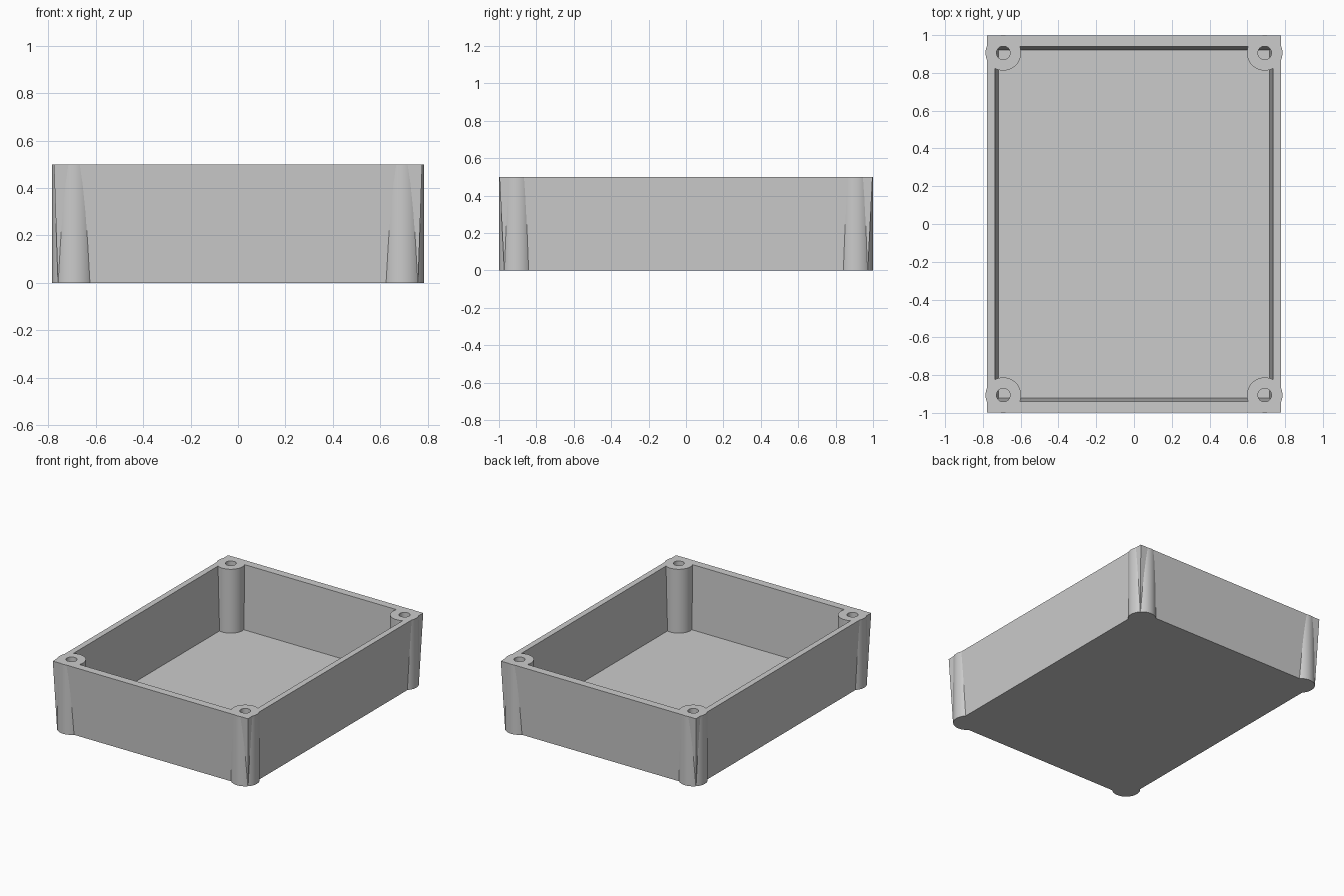
import bpy, bmesh, math

if "Cube" in bpy.data.objects:
    bpy.data.objects.remove(bpy.data.objects["Cube"], do_unlink=True)

HEIGHT = 0.5
FLOOR = 0.04

grey = bpy.data.materials.new("plastic_grey")
grey.use_nodes = True
colour = (0.6, 0.6, 0.6, 1)
grey.diffuse_color = colour
grey.node_tree.nodes["Principled BSDF"].inputs["Base Color"].default_value = colour


def finish(bm, name):
    bmesh.ops.recalc_face_normals(bm, faces=bm.faces)
    mesh = bpy.data.meshes.new(name)
    bm.to_mesh(mesh)
    bm.free()
    mesh.materials.append(grey)
    obj = bpy.data.objects.new(name, mesh)
    bpy.context.collection.objects.link(obj)
    return obj


def rectangle(x, y, z):
    return [(-x, -y, z), (x, -y, z), (x, y, z), (-x, y, z)]


def circle(cx, cy, r, z, n):
    return [(cx + r * math.cos(math.tau * i / n),
             cy + r * math.sin(math.tau * i / n), z) for i in range(n)]


def skin(rings, name):
    """Join successive rings with quads and cap both ends."""
    bm = bmesh.new()
    loops = [[bm.verts.new(p) for p in ring] for ring in rings]
    n = len(loops[0])
    for a, b in zip(loops, loops[1:]):
        for i in range(n):
            j = (i + 1) % n
            bm.faces.new((a[i], a[j], b[j], b[i]))
    bm.faces.new(loops[0])
    bm.faces.new(loops[-1])
    return finish(bm, name)


# Open tray with drafted walls inside and out
skin([rectangle(0.76, 0.972, 0), rectangle(0.777, 0.997, HEIGHT),
      rectangle(0.735, 0.94, HEIGHT), rectangle(0.718, 0.922, FLOOR)], "tray")

# Corner screw posts with blind holes
for sx, side in ((-1, "right"), (1, "left")):
    for sy, end in ((-1, "front"), (1, "back")):
        cx, cy = sx * 0.692, sy * 0.906
        post = skin([circle(cx, cy, r, z, 48) for r, z in
                     ((0.094, 0), (0.094, HEIGHT), (0.036, HEIGHT), (0.036, FLOOR))],
                    f"{end}_{side}_screw_post")
        bpy.ops.object.select_all(action="DESELECT")
        post.select_set(True)
        bpy.context.view_layer.objects.active = post
        bpy.ops.object.shade_smooth_by_angle(angle=math.radians(30))
